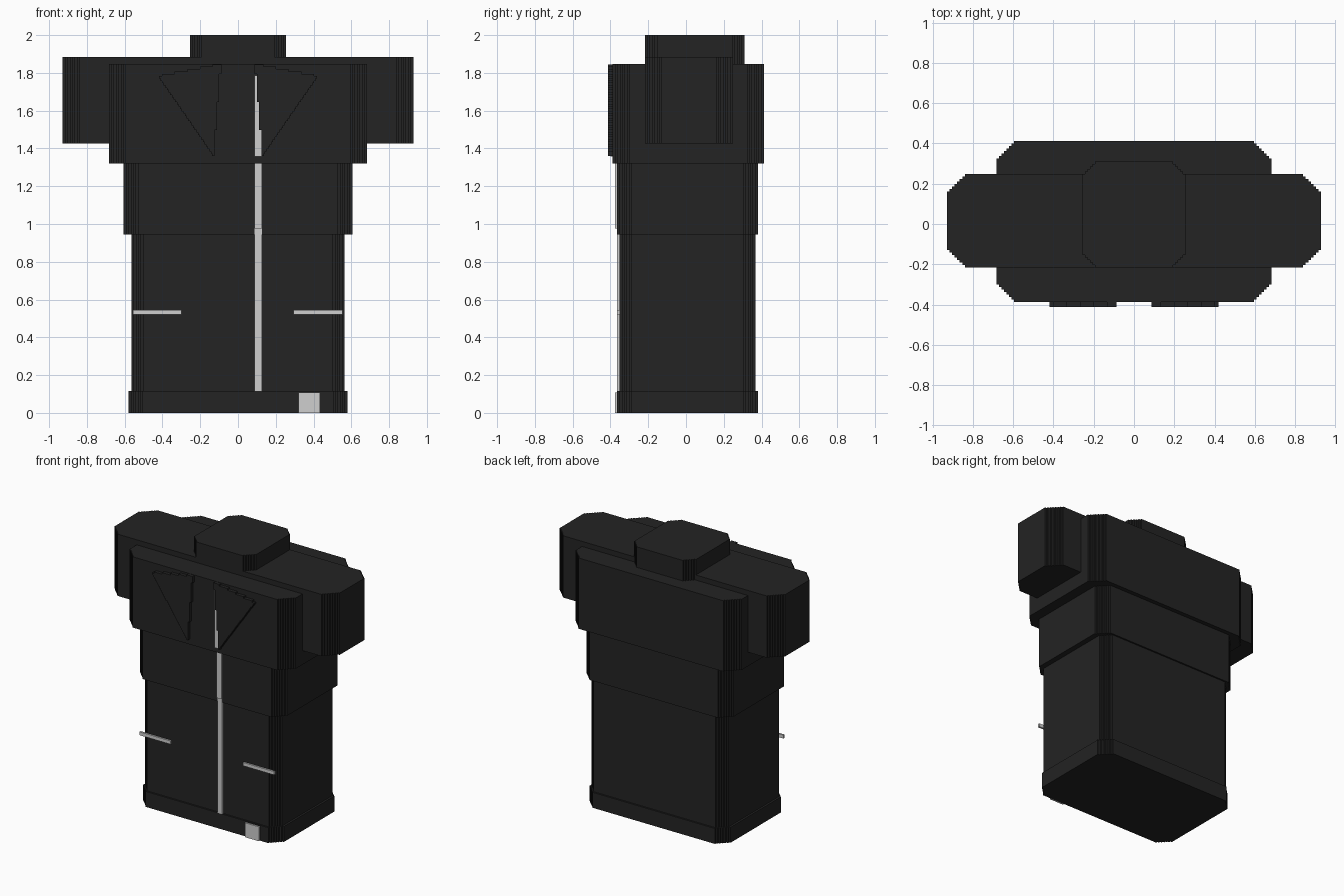
import bpy, bmesh

if "Cube" in bpy.data.objects:
    bpy.data.objects.remove(bpy.data.objects["Cube"])

STEP = 0.0125  # size of the tiny stair steps that form slanted edges


def material(name, value):
    m = bpy.data.materials.new(name)
    m.diffuse_color = (value, value, value, 1)
    m.use_nodes = True
    m.node_tree.nodes["Principled BSDF"].inputs["Base Color"].default_value = m.diffuse_color
    return m


BLACK = material("black_cloth", 0.017)
GREY = material("light_grey_trim", 0.62)


def prism(name, pts, vec, mat):
    """Extrude a flat outline (3D points) along vec into a closed solid."""
    bm = bmesh.new()
    face = bm.faces.new([bm.verts.new(p) for p in pts])
    ext = bmesh.ops.extrude_face_region(bm, geom=[face], use_keep_orig=True)
    verts = [g for g in ext["geom"] if isinstance(g, bmesh.types.BMVert)]
    bmesh.ops.translate(bm, verts=verts, vec=vec)
    bmesh.ops.recalc_face_normals(bm, faces=bm.faces[:])
    bmesh.ops.triangulate(bm, faces=[f for f in bm.faces if len(f.verts) > 4])
    me = bpy.data.meshes.new(name)
    bm.to_mesh(me)
    bm.free()
    me.materials.append(mat)
    ob = bpy.data.objects.new(name, me)
    bpy.context.collection.objects.link(ob)
    return ob


def block(name, half_x, y0, y1, z0, z1, cut):
    """Upright block whose four corners are cut by a fine staircase."""
    n = round(cut / STEP)
    stair = []  # offsets inwards from a corner, from the x side to the y side
    for i in range(n):
        stair.append((i * STEP, (n - i) * STEP))
        stair.append(((i + 1) * STEP, (n - i) * STEP))
    stair.append((n * STEP, 0))
    pts = []
    for sx, y, sy in ((1, y1, 1), (-1, y1, 1), (-1, y0, -1), (1, y0, -1)):
        run = stair if sx * sy > 0 else stair[::-1]
        pts += [(sx * (half_x - a), y - sy * b, z0) for a, b in run]
    return prism(name, pts, (0, 0, z1 - z0), BLACK)


def plate(name, x0, x1, y0, y1, z0, z1, mat=GREY):
    pts = [(x0, y0, z0), (x1, y0, z0), (x1, y1, z0), (x0, y1, z0)]
    return prism(name, pts, (0, 0, z1 - z0), mat)


# Jacket body, stacked from the hem up
block("hem", 0.58, -0.364, 0.38, 0.0, 0.115, 0.075)
block("lower_body", 0.565, -0.352, 0.368, 0.115, 0.945, 0.0625)
block("waist", 0.605, -0.364, 0.38, 0.945, 1.32, 0.075)
block("chest", 0.683, -0.388, 0.412, 1.32, 1.847, 0.0875)
block("sleeves", 0.928, -0.217, 0.248, 1.425, 1.885, 0.0875)
block("collar", 0.255, -0.217, 0.31, 1.84, 2.0, 0.0625)

# Zip strip, one section per body layer
plate("zip_lower", 0.088, 0.126, -0.366, -0.35, 0.115, 0.975)
plate("zip_waist", 0.088, 0.126, -0.376, -0.36, 0.975, 1.32)
plate("zip_chest", 0.088, 0.126, -0.400, -0.386, 1.357, 1.787)

# Pocket openings and hem patch
plate("pocket_left", -0.557, -0.30, -0.364, -0.35, 0.52, 0.545)
plate("pocket_right", 0.295, 0.552, -0.364, -0.35, 0.52, 0.545)
plate("hem_patch", 0.32, 0.435, -0.376, -0.362, 0.0, 0.107)

# Lapels: stepped triangles built row by row, mirrored
Z0, Z1, ROWS = 1.36, 1.845, 39


def lapel(name, side):
    inner, outer = [], []
    h = (Z1 - Z0) / ROWS
    for i in range(ROWS):
        za, zb = Z0 + i * h, Z0 + (i + 1) * h
        t = (za + zb) / 2
        xi = 0.13 - 0.04 * (t - Z0) / (Z1 - Z0)
        xi = round(xi / STEP) * STEP  # inner edge moves in whole steps
        rise = 0.13 + 0.295 * (t - Z0) / 0.425
        fall = 0.425 - 0.325 * (t - 1.785) / 0.06
        xo = max(min(rise, fall), xi + STEP)
        inner += [(xi, za), (xi, zb)]
        outer += [(xo, za), (xo, zb)]
    pts = []
    for p in outer + inner[::-1]:
        if not pts or p != pts[-1]:
            pts.append(p)
    return prism(name, [(side * x, -0.412, z) for x, z in pts], (0, 0.026, 0), BLACK)


lapel("lapel_right", 1)
lapel("lapel_left", -1)
